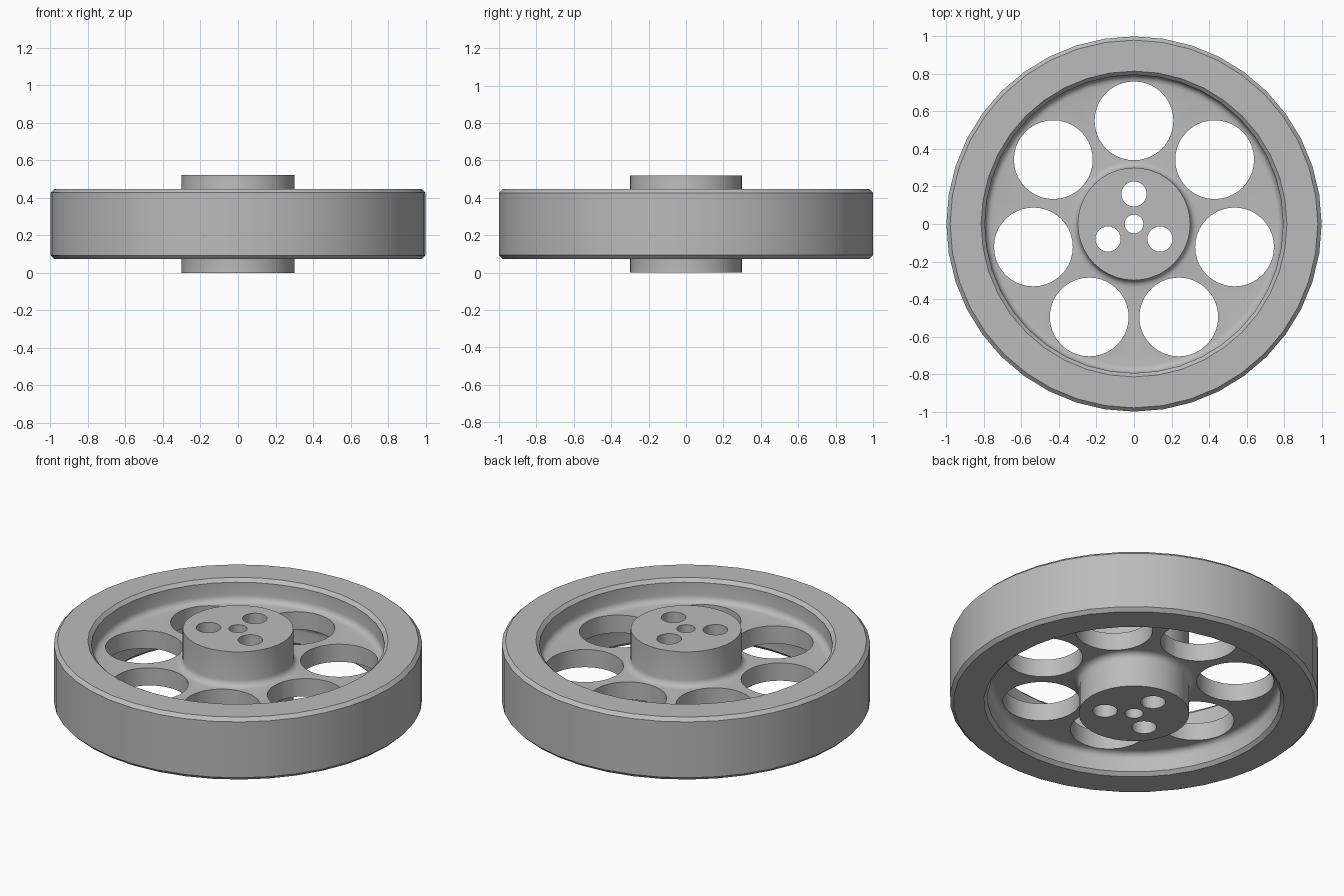
import bpy, bmesh, math
from mathutils import Vector, Matrix

cube = bpy.data.objects.get("Cube")
if cube:
    bpy.data.objects.remove(cube, do_unlink=True)

SEGMENTS = 40
MID = 0.26           # height of the mirror plane
HUB_R, BORE_R = 0.30, 0.05
RIM_IN, RIM_OUT = 0.795, 1.0
WEB_HALF, RIM_HALF = 0.053, 0.187
FILLET, CHAMFER = 0.037, 0.02

grey = bpy.data.materials.new("plain grey")
grey.use_nodes = True
colour = (0.5, 0.5, 0.5, 1)
grey.diffuse_color = colour
grey.node_tree.nodes["Principled BSDF"].inputs["Base Color"].default_value = colour


def add_object(name, bm):
    bmesh.ops.recalc_face_normals(bm, faces=bm.faces)
    mesh = bpy.data.meshes.new(name)
    bm.to_mesh(mesh)
    bm.free()
    mesh.materials.append(grey)
    obj = bpy.data.objects.new(name, mesh)
    bpy.context.collection.objects.link(obj)
    return obj


def arc(r, h, start, steps=4):
    """Quarter fillet about (r, h), turning from the start angle."""
    angles = [math.radians(start + 90 * i / steps) for i in range(steps + 1)]
    return [(r + FILLET * math.cos(a), h + FILLET * math.sin(a)) for a in angles]


def lathe(name, profile):
    bm = bmesh.new()
    rings = []
    for i in range(SEGMENTS):
        turn = Matrix.Rotation(math.tau * i / SEGMENTS, 3, 'Z')
        rings.append([bm.verts.new(turn @ Vector((r, 0, z))) for r, z in profile])
    n = len(profile)
    for i in range(SEGMENTS):
        a, b = rings[i], rings[(i + 1) % SEGMENTS]
        for j in range(n):
            k = (j + 1) % n
            bm.faces.new((a[j], b[j], b[k], a[k]))
    return add_object(name, bm)


def cut_holes(target, name, count, ring, radius, sides):
    """Cut a ring of vertical holes, the first at the back."""
    bm = bmesh.new()
    for i in range(count):
        a = math.pi / 2 + math.tau * i / count
        place = Matrix.Translation((ring * math.cos(a), ring * math.sin(a), MID))
        bmesh.ops.create_cone(bm, cap_ends=True, segments=sides, radius1=radius,
                              radius2=radius, depth=1, matrix=place)
    cutter = add_object(name, bm)
    cutter.hide_render = True
    mod = target.modifiers.new(name, 'BOOLEAN')
    mod.object, mod.operation, mod.solver = cutter, 'DIFFERENCE', 'EXACT'
    bpy.context.view_layer.objects.active = target
    bpy.ops.object.modifier_apply(modifier=name)
    bpy.data.objects.remove(cutter, do_unlink=True)


# Upper half of the section: bore, hub, filleted web, chamfered rim
floor = WEB_HALF + FILLET
half = [(BORE_R, MID), (HUB_R, MID)]
half += arc(HUB_R + FILLET, floor, 180)
half += arc(RIM_IN - FILLET, floor, 270)
half += [(RIM_IN, RIM_HALF - CHAMFER), (RIM_IN + CHAMFER, RIM_HALF),
         (RIM_OUT - CHAMFER, RIM_HALF), (RIM_OUT, RIM_HALF - CHAMFER)]
profile = [(r, MID + h) for r, h in half] + [(r, MID - h) for r, h in reversed(half)]

wheel = lathe("wheel", profile)

# Seven lightening holes in the web and three bolt holes in the hub
cut_holes(wheel, "web_holes", 7, 0.55, 0.21, 40)
cut_holes(wheel, "bolt_holes", 3, 0.16, 0.067, 28)

bpy.ops.object.select_all(action='DESELECT')
wheel.select_set(True)
bpy.context.view_layer.objects.active = wheel
bpy.ops.object.shade_smooth_by_angle(angle=math.radians(30))
